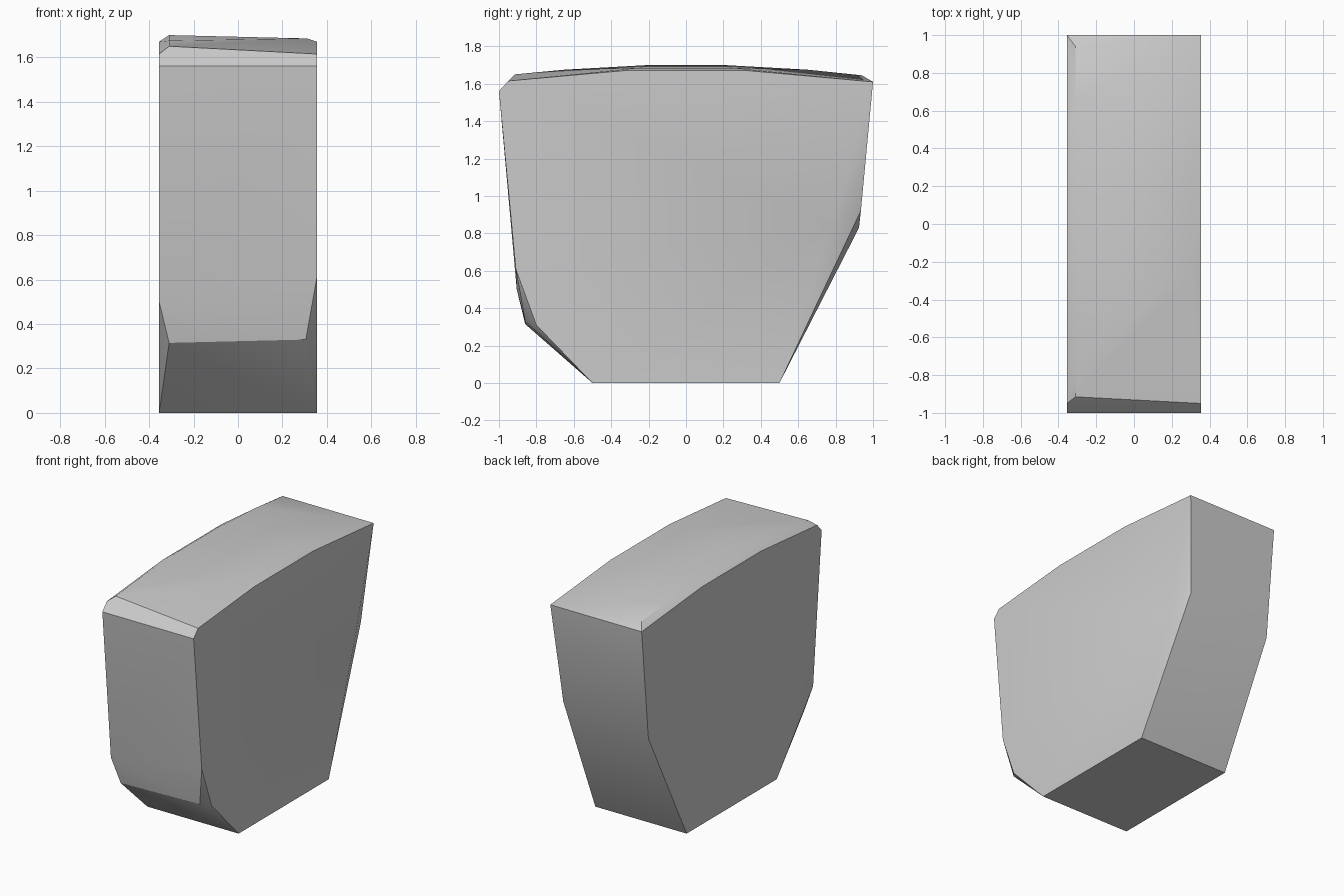
import bpy
import bmesh
import math

cube = bpy.data.objects.get("Cube")
if cube:
    bpy.data.objects.remove(cube, do_unlink=True)

HALF = 0.355      # half the thickness of the block
CROWN = 0.31      # where the worn top edge begins


def make_material(name, value):
    material = bpy.data.materials.new(name)
    material.use_nodes = True
    color = (value, value, value, 1)
    material.diffuse_color = color
    for node in material.node_tree.nodes:
        if node.type == "BSDF_PRINCIPLED":
            node.inputs["Base Color"].default_value = color
    return material


def section(x, profile):
    """Place a (y, z) profile at one x position."""
    return [(x, y, z) for y, z in profile]


def hull_object(name, points, material):
    """Wrap corner points in a closed convex skin."""
    bm = bmesh.new()
    for point in points:
        bm.verts.new(point)
    result = bmesh.ops.convex_hull(bm, input=bm.verts[:])
    loose = [v for v in bm.verts if not v.link_faces]
    bmesh.ops.delete(bm, geom=loose, context="VERTS")
    bmesh.ops.dissolve_limit(bm, angle_limit=math.radians(0.5),
                             verts=bm.verts[:], edges=bm.edges[:])
    bmesh.ops.recalc_face_normals(bm, faces=bm.faces[:])
    mesh = bpy.data.meshes.new(name)
    bm.to_mesh(mesh)
    bm.free()
    mesh.materials.append(material)
    obj = bpy.data.objects.new(name, mesh)
    bpy.context.collection.objects.link(obj)
    return obj


# Outline shared by both broad sides: base, front corner and arched top
outline = [(-0.5, 0), (0.5, 0), (-1, 1.56), (-0.95, 1.615),
           (-0.33, 1.67), (0.33, 1.67), (1, 1.61)]
corners = section(HALF, outline) + section(-HALF, outline)

# Chipped lower front corner
corners += section(HALF, [(-0.91, 0.61), (-0.8, 0.31)])
corners += section(-HALF, [(-0.905, 0.5)])
corners += [(0.305, -0.86, 0.33), (-CROWN, -0.86, 0.315)]

# Back crease, with a shallow facet on one broad side
corners += section(HALF, [(0.78, 0.84)])
corners += section(-HALF, [(0.925, 0.83)])
corners += [(0.3, 0.935, 0.92)]

# Crowned top, higher along one side
corners += section(-CROWN, [(-0.915, 1.65), (-0.65, 1.675), (-0.2, 1.7),
                            (0.2, 1.7), (0.65, 1.675), (0.94, 1.645)])
corners += section(CROWN, [(-0.25, 1.685), (0.25, 1.685)])

stone = hull_object("stone_block", corners, make_material("light grey stone", 0.6))

# Soft shading across shallow facets, sharp main edges
bpy.ops.object.select_all(action="DESELECT")
stone.select_set(True)
bpy.context.view_layer.objects.active = stone
bpy.ops.object.shade_smooth_by_angle(angle=math.radians(30))
